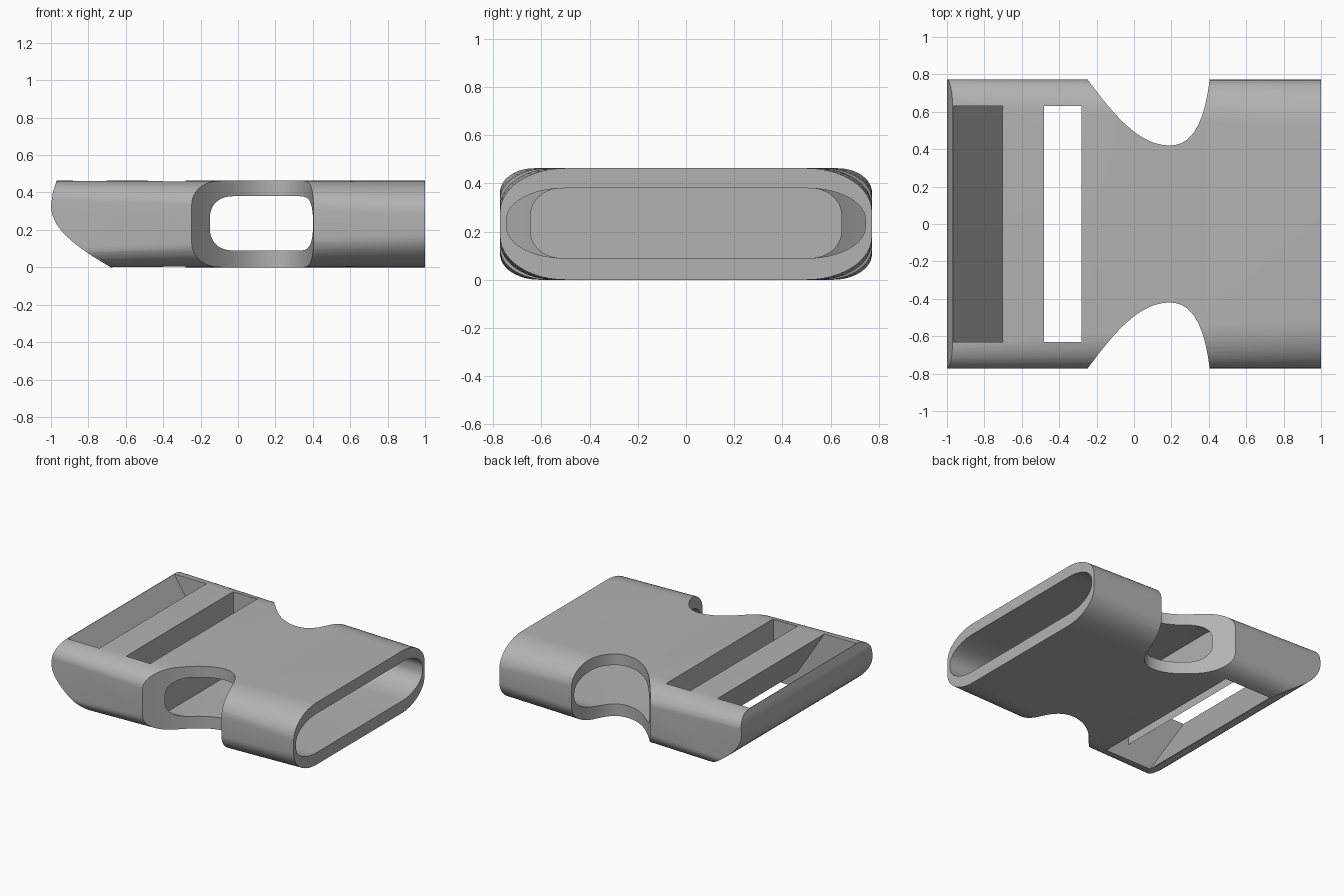
import bpy, bmesh, math
from mathutils import Vector
from mathutils.geometry import interpolate_bezier

if "Cube" in bpy.data.objects:
    bpy.data.objects.remove(bpy.data.objects["Cube"], do_unlink=True)

grey = bpy.data.materials.new("matte_grey")
grey.use_nodes = True
colour = (0.45, 0.45, 0.45, 1)
grey.diffuse_color = colour
grey.node_tree.nodes["Principled BSDF"].inputs["Base Color"].default_value = colour


def section(x, half, z0, z1, ry, rz, steps=12):
    """Rounded rectangle in the YZ plane with elliptical corners."""
    pts = []
    corners = [(half - ry, z1 - rz), (ry - half, z1 - rz),
               (ry - half, z0 + rz), (half - ry, z0 + rz)]
    for k, (cy, cz) in enumerate(corners):
        for i in range(steps + 1):
            a = (k + i / steps) * math.pi / 2
            pts.append(Vector((x, cy + ry * math.cos(a), cz + rz * math.sin(a))))
    return pts


def loft(name, rings):
    """Solid skin through matching rings of points."""
    bm = bmesh.new()
    loops = [[bm.verts.new(p) for p in ring] for ring in rings]
    n = len(loops[0])
    for a, b in zip(loops, loops[1:]):
        for i in range(n):
            j = (i + 1) % n
            bm.faces.new((a[i], a[j], b[j], b[i]))
    bm.faces.new(loops[0])
    bm.faces.new(loops[-1])
    bmesh.ops.recalc_face_normals(bm, faces=bm.faces[:])
    mesh = bpy.data.meshes.new(name)
    bm.to_mesh(mesh)
    bm.free()
    obj = bpy.data.objects.new(name, mesh)
    bpy.context.collection.objects.link(obj)
    mesh.materials.append(grey)
    return obj


def prism_y(name, profile, half):
    return loft(name, [[Vector((x, y, z)) for x, z in profile] for y in (-half, half)])


def carve(body, cutter, operation="DIFFERENCE"):
    mod = body.modifiers.new(cutter.name, "BOOLEAN")
    mod.operation = operation
    mod.solver = "EXACT"
    mod.object = cutter
    bpy.context.view_layer.objects.active = body
    bpy.ops.object.modifier_apply(modifier=mod.name)
    bpy.data.objects.remove(cutter, do_unlink=True)


# Outer shell, rounder toward the open end
HEIGHT = 0.463
body = loft("buckle_body", [
    section(-1 + 2 * t, 0.772, 0, HEIGHT, 0.14 + 0.13 * t, 0.10 + 0.08 * t)
    for t in (0, 1)])

# Curved nose at the strap end
nose = [Vector((*p, 0)) for p in ((-1, 0.33), (-1, 0.2), (-0.85, 0.1), (-0.68, 0))]
curve = [(p.x, p.y) for p in interpolate_bezier(*nose, 16)]
carve(body, prism_y("nose_trim", [(-0.955, 0.52), (-0.97, HEIGHT), (-0.99, 0.40)] + curve
                    + [(-0.61, -0.04), (1.2, -0.04), (1.2, 0.52)], 1), "INTERSECT")

# Hollow receiver: wide mouth and narrower pocket
carve(body, loft("mouth", [section(x, 0.745, 0.09, 0.38, 0.24, 0.13) for x in (0.2, 1.1)]))
carve(body, loft("pocket", [section(x, 0.645, 0.09, 0.38, 0.13, 0.11) for x in (-0.2, 0.25)]))

# Side release openings
first = [Vector((*p, 0)) for p in ((-0.25, 0.775), (-0.12, 0.6), (0.02, 0.42), (0.19, 0.42))]
second = [Vector((*p, 0)) for p in ((0.19, 0.42), (0.33, 0.42), (0.38, 0.58), (0.405, 0.775))]
edge = interpolate_bezier(*first, 20) + interpolate_bezier(*second, 20)[1:]
edge += [Vector((0.405, 1, 0)), Vector((-0.25, 1, 0))]
for side in (1, -1):
    carve(body, loft("side_opening", [[Vector((p.x, side * p.y, z)) for p in edge]
                                      for z in (-0.1, 0.6)]))

# Two strap slots joined beneath a wedge shaped bar
carve(body, prism_y("strap_slots", [
    (-0.99, 0.5), (-0.726, 0.5), (-0.48, 0.12), (-0.48, 0.5),
    (-0.28, 0.5), (-0.28, -0.04), (-0.645, -0.04)], 0.63))

bpy.ops.object.select_all(action="DESELECT")
body.select_set(True)
bpy.context.view_layer.objects.active = body
bpy.ops.object.shade_smooth_by_angle(angle=math.radians(30))
